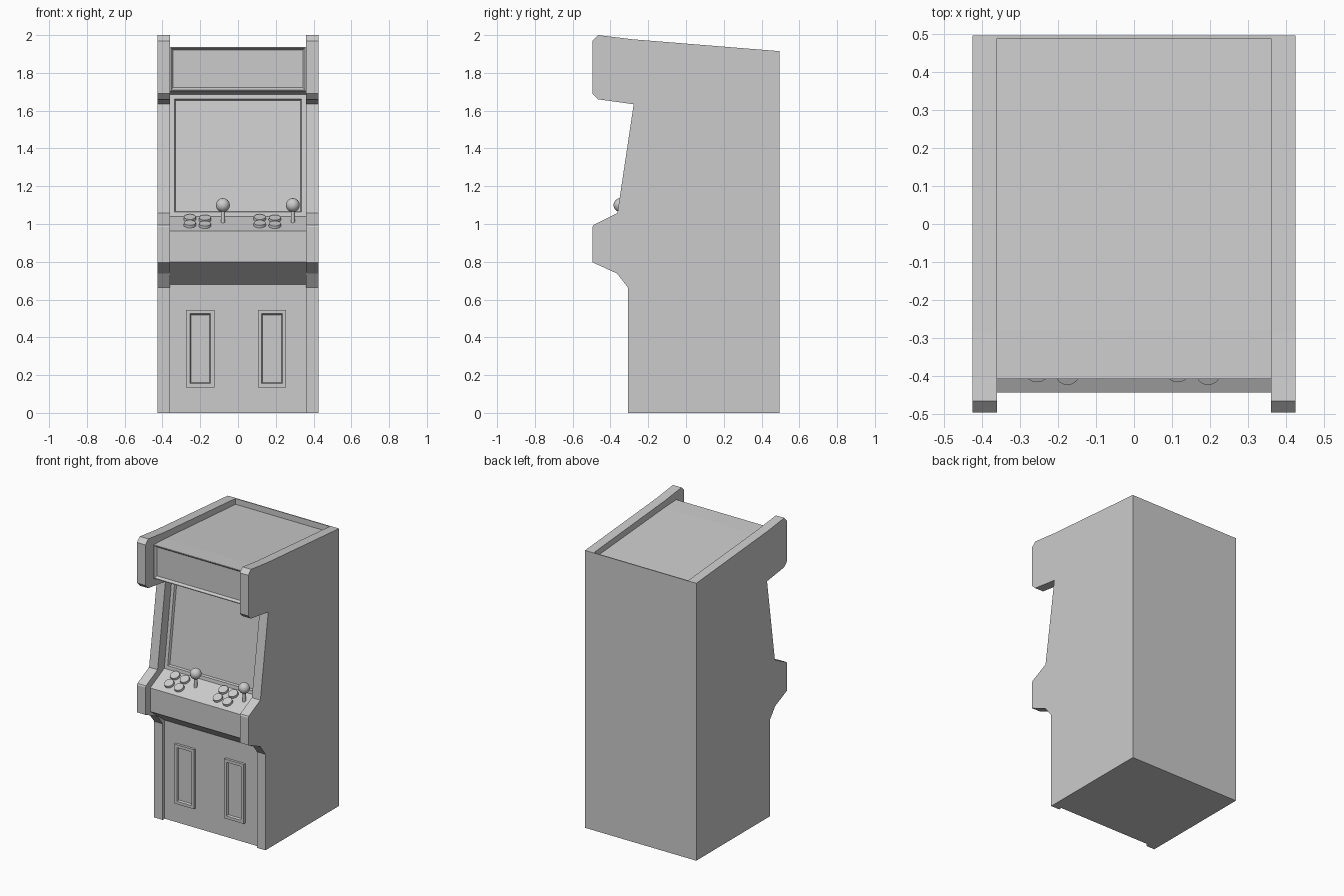
import bpy, bmesh, math
from mathutils import Matrix, Vector

if "Cube" in bpy.data.objects:
    bpy.data.objects.remove(bpy.data.objects["Cube"])


def finish(name, bm, smooth=False):
    bmesh.ops.recalc_face_normals(bm, faces=bm.faces[:])
    mesh = bpy.data.meshes.new(name)
    bm.to_mesh(mesh)
    bm.free()
    ob = bpy.data.objects.new(name, mesh)
    bpy.context.collection.objects.link(ob)
    if smooth:
        bpy.context.view_layer.objects.active = ob
        ob.select_set(True)
        bpy.ops.object.shade_smooth_by_angle(angle=math.radians(40))
        ob.select_set(False)
    return ob


def extrude_profile(points, x0, x1):
    """Closed (y, z) outline extruded along x."""
    bm = bmesh.new()
    face = bm.faces.new([bm.verts.new((x0, y, z)) for y, z in points])
    new = bmesh.ops.extrude_face_region(bm, geom=[face])["geom"]
    verts = [g for g in new if isinstance(g, bmesh.types.BMVert)]
    bmesh.ops.translate(bm, verts=verts, vec=(x1 - x0, 0, 0))
    bmesh.ops.recalc_face_normals(bm, faces=bm.faces[:])
    return bm


def recess(bm, centre, border, bevel, depth):
    """Inset the face nearest to a point, then sink its middle."""
    c = Vector(centre)
    f = min(bm.faces, key=lambda f: (f.calc_center_median() - c).length)
    bmesh.ops.inset_individual(bm, faces=[f], thickness=border, depth=0)
    bmesh.ops.inset_individual(bm, faces=[f], thickness=bevel, depth=-depth)


def box(x0, x1, y0, y1, z0, z1):
    return extrude_profile([(y0, z0), (y1, z0), (y1, z1), (y0, z1)], x0, x1)


# Side panels
side = [(-0.307, 0), (0.495, 0), (0.495, 1.915), (-0.285, 1.978), (-0.465, 2.0),
        (-0.495, 1.97), (-0.495, 1.69), (-0.465, 1.66), (-0.277, 1.634),
        (-0.363, 1.058), (-0.49, 0.995), (-0.495, 0.985), (-0.495, 0.797),
        (-0.365, 0.738), (-0.307, 0.663)]
for name, x0, x1 in (("left_side_panel", -0.425, -0.36), ("right_side_panel", 0.36, 0.425)):
    finish(name, extrude_profile(side, x0, x1))

# Inner body: door wall, control deck, screen bezel and sign box
PANEL_FRONT, PANEL_BACK = (-0.443, 0.963), (-0.29, 1.04)
SCREEN_TOP = (-0.20, 1.685)
body = [(-0.285, 0), (0.49, 0), (0.49, 1.875), (-0.28, 1.932), (-0.408, 1.938),
        (-0.408, 1.705), SCREEN_TOP, PANEL_BACK, PANEL_FRONT, (-0.443, 0.8), (-0.285, 0.68)]
bm = extrude_profile(body, -0.36, 0.36)
recess(bm, (0, -0.245, 1.3625), 0.033, 0.009, 0.015)
recess(bm, (0, -0.408, 1.8215), 0.008, 0.016, 0.015)
finish("cabinet_body", bm)

# Back panel rising level with the side panels
finish("back_panel", box(-0.36, 0.36, 0.488, 0.495, 0, 1.915))

# Coin doors
for name, x in (("left_coin_door", -0.20), ("right_coin_door", 0.18)):
    bm = box(x - 0.075, x + 0.075, -0.302, -0.28, 0.135, 0.545)
    recess(bm, (x, -0.302, 0.34), 0.028, 0.008, 0.012)
    finish(name, bm)

# Buttons and joysticks on the sloped deck
slope = (PANEL_BACK[1] - PANEL_FRONT[1]) / (PANEL_BACK[0] - PANEL_FRONT[0])
tilt = Matrix.Rotation(math.atan(slope), 4, 'X')


def deck_z(y):
    return PANEL_FRONT[1] + slope * (y - PANEL_FRONT[0])


for player, x in (("left", -0.08), ("right", 0.29)):
    bm = bmesh.new()
    for dx, shift in ((-0.175, 0.004), (-0.095, -0.003)):
        for y in (-0.387, -0.325):
            y += shift
            bmesh.ops.create_cone(
                bm, cap_ends=True, segments=16, radius1=0.034, radius2=0.031, depth=0.024,
                matrix=Matrix.Translation((x + dx, y, deck_z(y) + 0.003)) @ tilt)
    finish(player + "_buttons", bm, True)

    bm = bmesh.new()
    bmesh.ops.create_cone(bm, cap_ends=True, segments=10, radius1=0.011, radius2=0.011,
                          depth=0.09, matrix=Matrix.Translation((x, -0.347, 1.045)))
    finish(player + "_joystick_shaft", bm, True)
    bm = bmesh.new()
    bmesh.ops.create_uvsphere(bm, u_segments=12, v_segments=8, radius=0.037,
                              matrix=Matrix.Translation((x, -0.347, 1.1)))
    finish(player + "_joystick_ball", bm, True)
